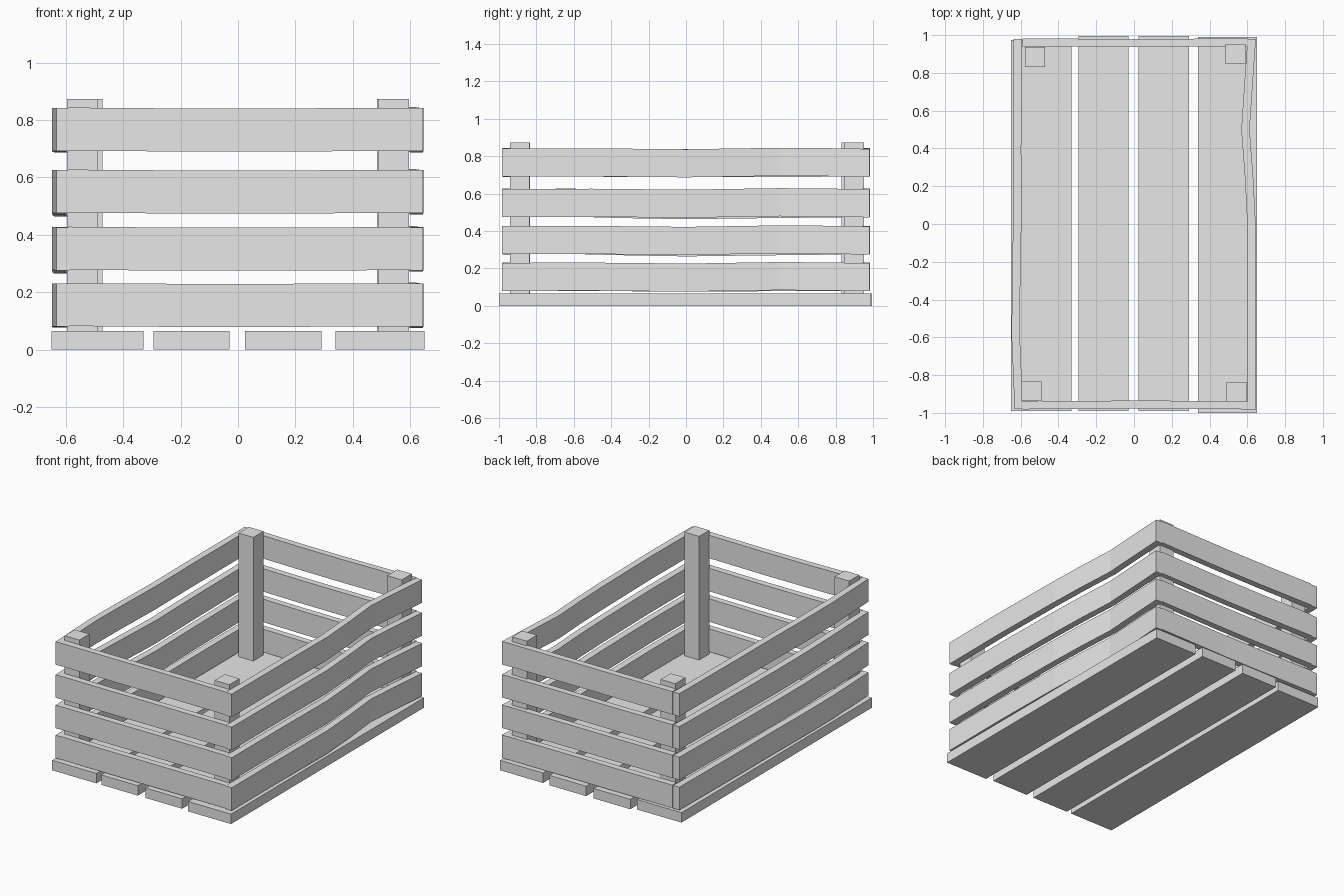
import bpy
import bmesh
from mathutils import Vector

cube = bpy.data.objects.get("Cube")
if cube:
    bpy.data.objects.remove(cube, do_unlink=True)

grey = bpy.data.materials.new("plain grey")
grey.use_nodes = True
grey.diffuse_color = (0.8, 0.8, 0.8, 1)
grey.node_tree.nodes["Principled BSDF"].inputs["Base Color"].default_value = (0.8, 0.8, 0.8, 1)


def beam(name, axis, width, height, stations):
    """Rectangular beam swept through the centre points; axis is its long direction."""
    bm = bmesh.new()
    up = Vector((0, 1, 0)) if axis == "z" else Vector((0, 0, 1))
    side = Vector((0, 1, 0)) if axis == "x" else Vector((1, 0, 0))
    rings = []
    for point in stations:
        p = Vector(point)
        rings.append([bm.verts.new(p + side * width / 2 * a + up * height / 2 * b)
                      for a, b in ((-1, -1), (1, -1), (1, 1), (-1, 1))])
    for r, s in zip(rings, rings[1:]):
        for i in range(4):
            j = (i + 1) % 4
            bm.faces.new((r[i], r[j], s[j], s[i]))
    bm.faces.new(rings[0])
    bm.faces.new(rings[-1])
    bmesh.ops.recalc_face_normals(bm, faces=bm.faces)
    mesh = bpy.data.meshes.new(name)
    bm.to_mesh(mesh)
    bm.free()
    mesh.materials.append(grey)
    obj = bpy.data.objects.new(name, mesh)
    bpy.context.collection.objects.link(obj)
    return obj


# Floor boards
floor = ((-0.65, -0.33, 0.975), (-0.295, -0.03, 0.995), (0.025, 0.29, 0.995), (0.34, 0.65, 0.99))
for i, (x0, x1, end) in enumerate(floor):
    x = (x0 + x1) / 2
    beam(f"floor_board_{i + 1}", "y", x1 - x0, 0.065,
         [(x, -0.99 if i < 3 else -1, 0.0325), (x, end, 0.0325)])

# Corner posts, slightly out of line
posts = {"front_right": (-0.543, -0.885), "front_left": (0.543, -0.888),
         "back_right": (-0.525, 0.884), "back_left": (0.537, 0.9)}
for name, (x, y) in posts.items():
    beam(f"{name}_post", "z", 0.106, 0.104, [(x, y, 0.065), (x, y, 0.873)])

# Warped slats: (position along the slat, sideways shift, upward shift)
left_warp = ((-0.985, 0, 0), (-0.5, 0.002, 0.001), (0, 0, -0.004),
             (0.25, -0.013, 0), (0.5, -0.032, 0.004), (0.75, -0.015, 0.002), (0.98, 0.001, -0.002))
right_warp = ((-0.98, 0.012, 0), (-0.6, -0.004, 0.001), (-0.3, -0.002, -0.005),
              (0, 0.004, -0.009), (0.4, 0.003, -0.005), (0.98, 0.006, 0))
end_warp = ((-0.59, 0, 0.002), (-0.2, 0.003, -0.001), (0.1, 0.004, -0.001), (0.6, 0, 0.001))

for level, z in enumerate((0.155, 0.351, 0.55, 0.766)):
    n = level + 1
    dip = 1.3 if level in (1, 2) else 0.4
    beam(f"left_slat_{n}", "y", 0.044, 0.15,
         [(0.622 + s, t, z + u) for t, s, u in left_warp])
    beam(f"right_slat_{n}", "y", 0.044, 0.15,
         [(-0.622 + s, t, z + u * dip) for t, s, u in right_warp])
    beam(f"front_slat_{n}", "x", 0.042, 0.15,
         [(t, -0.96 + s, z + u) for t, s, u in end_warp])
    beam(f"back_slat_{n}", "x", 0.042, 0.15,
         [(t, 0.962 - s, z + u) for t, s, u in end_warp])
